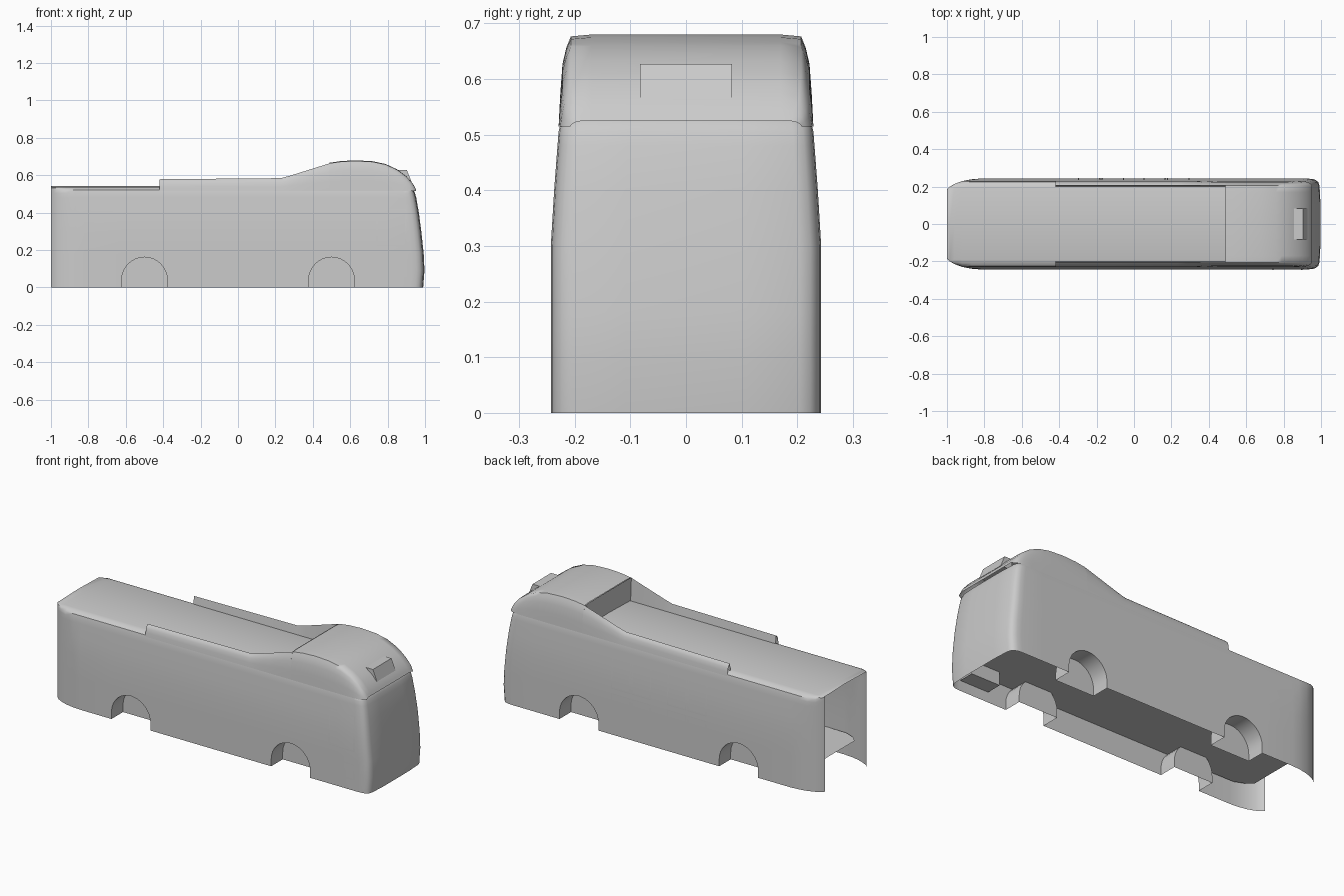
import bpy, bmesh, math

if "Cube" in bpy.data.objects:
    bpy.data.objects.remove(bpy.data.objects["Cube"])


def lerp(table, v):
    """Piecewise linear lookup in a list of (key, value)."""
    if v <= table[0][0]:
        return table[0][1]
    for (a, p), (b, q) in zip(table, table[1:]):
        if v <= b:
            return p + (q - p) * (v - a) / (b - a)
    return table[-1][1]


def build(name, grids=(), polys=(), angle=35):
    """Make one object from point grids (rows of points) and single polygons."""
    bm = bmesh.new()
    for rows in grids:
        vs = [[bm.verts.new(p) for p in r] for r in rows]
        for r0, r1 in zip(vs, vs[1:]):
            for i in range(len(r0) - 1):
                bm.faces.new((r0[i], r0[i + 1], r1[i + 1], r1[i]))
    for p in polys:
        bm.faces.new([bm.verts.new(c) for c in p])
    bmesh.ops.remove_doubles(bm, verts=bm.verts, dist=1e-4)
    bmesh.ops.dissolve_degenerate(bm, edges=bm.edges, dist=1e-5)
    bmesh.ops.recalc_face_normals(bm, faces=bm.faces)
    me = bpy.data.meshes.new(name)
    bm.to_mesh(me)
    bm.free()
    ob = bpy.data.objects.new(name, me)
    bpy.context.collection.objects.link(ob)
    bpy.ops.object.select_all(action='DESELECT')
    ob.select_set(True)
    bpy.context.view_layer.objects.active = ob
    bpy.ops.object.shade_smooth_by_angle(angle=math.radians(angle))
    return ob


# Body proportions: half width, nose position and rear rounding
WIDTH = [(0, .243), (.3, .243), (.4, .237), (.48, .231), (.505, .229),
         (.522, .225), (.533, .21), (.538, .19)]
NOSE = [(0, .99), (.09, .997), (.18, .993), (.3, .98), (.4, .967),
        (.48, .953), (.505, .946), (.522, .938), (.533, .925), (.538, .9)]
REAR = [(-1, .185), (-.985, .2), (-.96, .214), (-.92, .229), (-.87, .239), (-.82, .25)]
R, ARCH_Z, WELL_Y, FLOOR_Z = .122, .04, .14, .13


def arch(c, n=16):
    pts = [(c - R - .0005, 0)]
    for i in range(n + 1):
        a = math.pi * (1 - i / n)
        pts.append((c + R * math.cos(a), ARCH_Z + R * math.sin(a)))
    return pts + [(c + R + .0005, 0)]


# Columns along one side, from the rear round to the nose centre: x, width share, lower edge
cols = [(x, 1, 0) for x, _ in REAR]
for c in (-.5, .5):
    cols += [(x, 1, z) for x, z in arch(c)]
cols += [(.65, 1, 0), (.8, 1, 0), (.93, 1, 0), (.957, .99, 0), (.976, .965, 0),
         (.988, .92, 0), (.995, .84, 0), (1, .45, 0), (1, 0, 0)]


def body_point(col, z):
    x, share, _ = col
    y = min(lerp(WIDTH, z) * share, lerp(REAR, x))
    if x > .65:
        x = .65 + (x - .65) * (lerp(NOSE, z) - .65) / .35
    return x, y, z


def ring(zfun):
    half = [body_point(c, zfun(c)) for c in cols]
    return [(x, -y, z) for x, y, z in half] + [(x, y, z) for x, y, z in half[-2::-1]]


rows = [ring(lambda c, t=t: c[2] + (.18 - c[2]) * t) for t in (0, .5, 1)]
rows += [ring(lambda c, z=z: z) for z in (.3, .4, .48, .505, .522, .533, .538)]
n = len(cols)
left, right = rows[-1][:n], rows[-1][:n - 2:-1]
crown = [(a[0], 0, .543) for a in left]
crown[-1] = left[-1]
build("body_shell", [rows, [left, crown, right]], angle=40)

# Floor with rounded rear corners, notched round the wheel wells
edge = [(-.93, .18), (-.9, .21), (-.84, .235)]
notch = math.sqrt(R ** 2 - (FLOOR_Z - ARCH_Z) ** 2)
for c in (-.5, .5):
    a, b = c - notch, c + notch
    edge += [(a, .24), (a + .0005, WELL_Y), (b - .0005, WELL_Y), (b, .24)]
edge += [(.9, .238), (.95, .22), (.975, .18)]
build("floor", [[[(x, s * y, FLOOR_Z) for x, y in edge] for s in (-1, 1)]])

# Wheel wells
for tag, c in (("rear", -.5), ("front", .5)):
    for side, s in (("right", -1), ("left", 1)):
        a = arch(c)[1:-1]
        a = [(a[0][0], 0)] + a + [(a[-1][0], 0)]
        build(f"{tag}_{side}_wheel_well",
              [[[(x, s * y, z) for x, z in a] for y in (.243, WELL_Y)]],
              [[(x, s * WELL_Y, z) for x, z in a]])

# Entrance step inside the front door
build("entrance_step", [[[(x, y, z) for y, z in ((-.238, .055), (-.15, .055), (-.15, FLOOR_Z))]
                         for x in (.74, .92)]])

# Roof pod, with side fairings running back as low rails
POD_H = [(-.42, .58), (.23, .586), (.28, .6), (.49, .667), (.55, .676), (.63, .68),
         (.72, .675), (.79, .66), (.85, .632), (.9, .595), (.935, .555), (.952, .525)]
POD_W = [(.88, .229), (.92, .226), (.94, .22), (.952, .208)]


def pod_side(x):
    w, base = lerp(POD_W, x), .515
    h = lerp(POD_H, x) - base
    return [(x, w - d, base + h * t) for d, t in
            ((0, 0), (.003, .35), (.007, .68), (.014, .86), (.022, .98))]


pod = []
for x in (.49, .52, .55, .59, .63, .68, .72, .76, .79, .82, .85, .88, .9, .92, .935, .945, .952):
    half = pod_side(x) + [(x, .17, lerp(POD_H, x))]
    pod.append([(a, -y, z) for a, y, z in half] + half[::-1])
bulkhead = [(.487, y, z) for _, y, z in pod[0]]
build("roof_pod", [pod], angle=60)
build("pod_bulkhead", polys=[bulkhead])
for side, s in (("right", -1), ("left", 1)):
    strip = []
    for x in (-.42, -.1, .23, .255, .28, .35, .42, .49):
        strip.append([(a, s * y, z) for a, y, z in pod_side(x) + [(x, .2, .535)]])
    build(f"{side}_roof_fairing", [strip])

# Destination sign box on the pod front
prof = [(.855, .627), (.903, .627), (.928, .565), (.855, .565)]
build("sign_box", [[[(x, y, z) for x, z in prof + prof[:1]] for y in (-.083, .083)]],
      [[(x, y, z) for x, z in prof] for y in (-.083, .083)], angle=20)


# Door frames lying on the body sides
def panel(x0, x1, z0, z1, s, b=.006):
    grids = []
    for a, c, d, e in ((x0, x0 + b, z0, z1), (x1 - b, x1, z0, z1),
                       (x0, x1, z0, z0 + b), (x0, x1, z1 - b, z1)):
        zs = [d + (e - d) * i / 6 for i in range(7)]
        grids.append([[(x, s * (lerp(WIDTH, z) + .0025), z) for x in (a, c)] for z in zs])
    return grids


for name, x0 in (("middle_door", .05), ("rear_door", -.3)):
    g = []
    for k in (0, 1):
        a = x0 + .127 * k
        g += panel(a, a + .12, .26, .45, 1) + panel(a, a + .12, .12, .235, 1)
    build(name + "_frame", g)
build("front_door_frame", panel(.74, .9, .22, .42, -1) + panel(.74, .9, .06, .15, -1))
